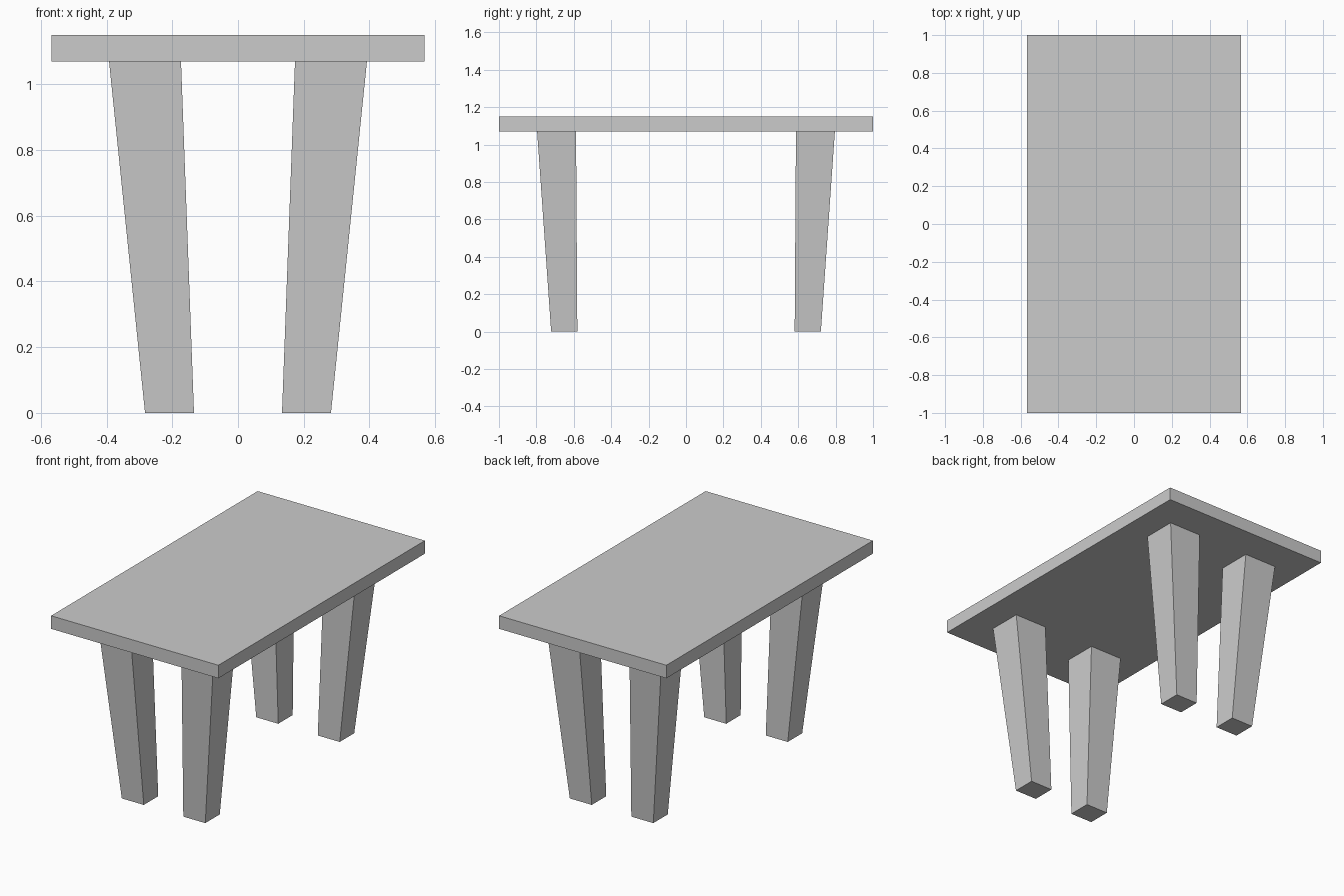
import bpy, bmesh

if "Cube" in bpy.data.objects:
    bpy.data.objects.remove(bpy.data.objects["Cube"])

TOP_Z, UNDER_Z = 1.15, 1.07


def tapered_box(name, low, high, z0, z1):
    """Box between two (x0, x1, y0, y1) rectangles at heights z0 and z1."""
    bm = bmesh.new()
    rings = []
    for (x0, x1, y0, y1), z in ((low, z0), (high, z1)):
        rings.append([bm.verts.new((x, y, z)) for x, y in
                      ((x0, y0), (x1, y0), (x1, y1), (x0, y1))])
    a, b = rings
    bm.faces.new(a[::-1])
    bm.faces.new(b)
    for i in range(4):
        j = (i + 1) % 4
        bm.faces.new((a[i], a[j], b[j], b[i]))
    bmesh.ops.recalc_face_normals(bm, faces=bm.faces)
    mesh = bpy.data.meshes.new(name)
    bm.to_mesh(mesh)
    bm.free()
    obj = bpy.data.objects.new(name, mesh)
    bpy.context.collection.objects.link(obj)
    return obj


def mirrored(rect, sx, sy):
    x0, x1, y0, y1 = rect
    return (*sorted((x0 * sx, x1 * sx)), *sorted((y0 * sy, y1 * sy)))


# Table top
slab = (-0.567, 0.567, -1.0, 1.0)
tapered_box("table_top", slab, slab, UNDER_Z, TOP_Z)

# Four splayed legs, narrowing towards the floor
foot = (0.134, 0.283, 0.581, 0.721)
head = (0.1735, 0.3925, 0.588, 0.796)
for y_name, sy in (("front", -1), ("back", 1)):
    for x_name, sx in (("left", -1), ("right", 1)):
        tapered_box(f"{y_name}_{x_name}_leg", mirrored(foot, sx, sy),
                    mirrored(head, sx, sy), 0.0, UNDER_Z)
